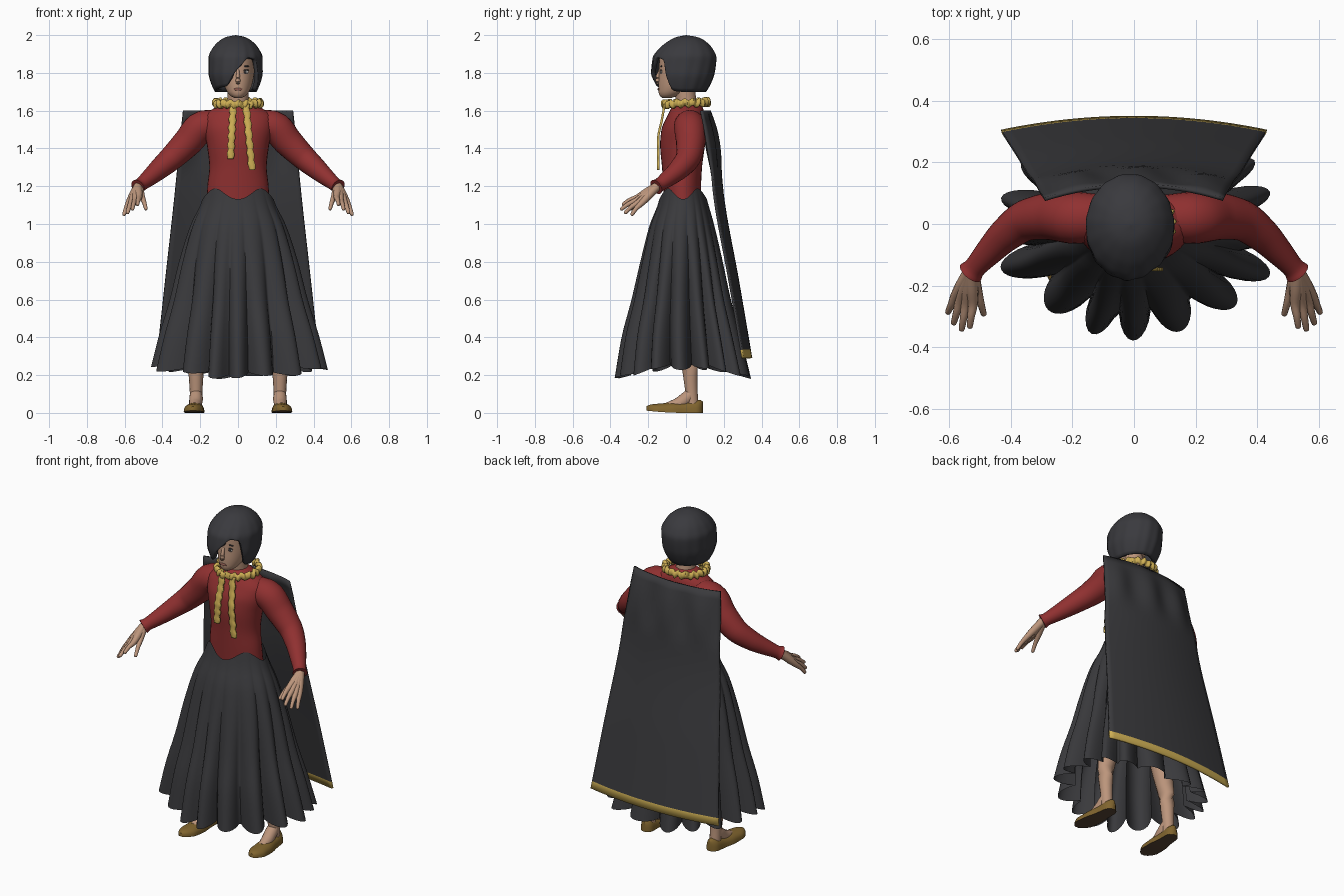
import bpy, bmesh
from math import sin, cos, pi, radians, degrees
from mathutils import Vector

cube = bpy.data.objects.get("Cube")
if cube:
    bpy.data.objects.remove(cube, do_unlink=True)


def material(name, r, g, b):
    m = bpy.data.materials.new(name)
    m.use_nodes = True
    m.diffuse_color = (r, g, b, 1)
    bsdf = m.node_tree.nodes["Principled BSDF"]
    bsdf.inputs["Base Color"].default_value = (r, g, b, 1)
    bsdf.inputs["Roughness"].default_value = 0.8
    return m


HAIR = material("hair black", .042, .042, .048)
CLOTH = material("charcoal cloth", .041, .041, .045)
RED = material("dark red", .28, .03, .03)
GOLD = material("gold", .62, .43, .09)
SKIN = material("skin", .5, .3, .2)
SHOE = material("shoe brown", .22, .13, .028)
SOLE = material("sole brown", .1, .06, .035)
WHITE = material("eye white", .6, .56, .52)
LIP = material("lip", .3, .12, .09)


def curve(keys, t):
    """Monotone smooth interpolation of tuples (t, a, b, ...)."""
    keys = sorted(keys)
    t = min(max(t, keys[0][0]), keys[-1][0])
    i = max(k for k in range(len(keys) - 1) if keys[k][0] <= t)
    span = keys[i + 1][0] - keys[i][0]
    f = (t - keys[i][0]) / span

    def slope(k, c):
        return (keys[k + 1][c] - keys[k][c]) / (keys[k + 1][0] - keys[k][0])

    def tangent(k, c):
        if k == 0 or k == len(keys) - 1:
            return slope(min(k, len(keys) - 2), c)
        a, b = slope(k - 1, c), slope(k, c)
        return 0 if a * b <= 0 else 2 * a * b / (a + b)

    out = []
    for c in range(1, len(keys[0])):
        p, q = keys[i][c], keys[i + 1][c]
        m, n = tangent(i, c) * span, tangent(i + 1, c) * span
        out.append(p + f * (m + f * (3 * (q - p) - 2 * m - n + f * (2 * (p - q) + m + n))))
    return out


def grid(name, fn, nu, nv, mats, closed=True, cap=False, rule=None, thick=0, offset=-1, angle=50):
    """Surface from fn(u, v); u runs around or across, v along."""
    bm = bmesh.new()
    cols = nu if closed else nu + 1
    rows = [[bm.verts.new(fn(i / nu, j / nv)) for i in range(cols)] for j in range(nv + 1)]
    for a, b in zip(rows, rows[1:]):
        for i in range(nu):
            k = (i + 1) % cols
            bm.faces.new((a[i], a[k], b[k], b[i]))
    if cap:
        bm.faces.new(rows[0])
        bm.faces.new(rows[-1])
    bmesh.ops.remove_doubles(bm, verts=bm.verts, dist=1e-5)
    bmesh.ops.recalc_face_normals(bm, faces=bm.faces)
    for f in bm.faces:
        f.material_index = rule(f) if rule else 0
    mesh = bpy.data.meshes.new(name)
    bm.to_mesh(mesh)
    bm.free()
    for m in mats:
        mesh.materials.append(m)
    obj = bpy.data.objects.new(name, mesh)
    bpy.context.collection.objects.link(obj)
    bpy.ops.object.select_all(action='DESELECT')
    bpy.context.view_layer.objects.active = obj
    obj.select_set(True)
    bpy.ops.object.shade_smooth_by_angle(angle=radians(angle))
    if thick:
        s = obj.modifiers.new("thickness", 'SOLIDIFY')
        s.thickness, s.offset = thick, offset
    return obj


def oval(u, z, w, front, back, cx=0):
    a = 2 * pi * u
    return Vector((cx + w * sin(a), (front + back) / 2 - (back - front) / 2 * cos(a), z))


def body(name, keys, mat, nu=32, nv=32):
    """Upright closed form from (z, half width, front y, back y)."""
    lo, hi = keys[0][0], keys[-1][0]

    def fn(u, v):
        z = lo + (hi - lo) * v
        return oval(u, z, *curve(keys, z))
    return grid(name, fn, nu, nv, [mat], cap=True)


def tube(name, pts, mat, nu=14, nv=18):
    """Round limb through (x, y, z, radius)."""
    keys = [(i, *p) for i, p in enumerate(pts)]
    last = len(pts) - 1

    def fn(u, v):
        x, y, z, r = curve(keys, v * last)
        a, b = curve(keys, v * last - .05), curve(keys, v * last + .05)
        q = (Vector(b[:3]) - Vector(a[:3])).to_track_quat('Z', 'Y')
        return Vector((x, y, z)) + q @ Vector((r * cos(2 * pi * u), r * sin(2 * pi * u), 0))
    return grid(name, fn, nu, nv, [mat], cap=True)


def blob(name, loc, size, mat):
    def fn(u, v):
        a, b = 2 * pi * u, pi * v
        d = (sin(b) * cos(a), sin(b) * sin(a), cos(b))
        return Vector(p + s * k for p, s, k in zip(loc, size, d))
    return grid(name, fn, 16, 8, [mat])


# Bodice, neck and head
body("bodice", [(1.05, .17, -.11, .09), (1.2, .162, -.12, .08), (1.3, .152, -.127, .085),
                (1.42, .165, -.137, .1), (1.5, .182, -.13, .105), (1.56, .185, -.105, .1),
                (1.6, .15, -.085, .095), (1.63, .09, -.07, .08), (1.65, .06, -.05, .06)], RED)
tube("neck", [(0, .01, 1.58, .065), (0, 0, 1.66, .055), (0, -.01, 1.76, .055)], SKIN)
FACE = [(1.667, .018, -.125, -.08), (1.675, .035, -.136, -.05), (1.7, .058, -.145, 0),
        (1.74, .075, -.146, .05), (1.8, .086, -.143, .09), (1.87, .088, -.142, .1),
        (1.92, .07, -.12, .08), (1.96, .03, -.06, .04)]
body("head", FACE, SKIN)


def face_y(x, z):
    w, front, back = curve(FACE, z)
    return (front + back) / 2 - (back - front) / 2 * (1 - (x / w) ** 2) ** .5


# Facial features
tube("nose", [(0, -.138, 1.815, .007), (0, -.15, 1.775, .011), (0, -.15, 1.752, .013),
              (0, -.143, 1.745, .007)], SKIN)
blob("lips", (0, face_y(0, 1.713), 1.713), (.024, .005, .007), LIP)
for s, side in ((1, "left"), (-1, "right")):
    x = .038 * s
    blob(side + "_eye", (x, face_y(x, 1.805), 1.805), (.018, .004, .009), WHITE)
    blob(side + "_iris", (x, face_y(x, 1.805) - .003, 1.805), (.008, .003, .008), HAIR)
    blob(side + "_lash", (x, face_y(x, 1.815) - .001, 1.815), (.021, .004, .003), HAIR)
    blob(side + "_brow", (x, face_y(x, 1.835), 1.835), (.024, .004, .004), HAIR)

# Bobbed hair with a sweeping fringe; the lower edge height depends on the angle
EDGE = [(-180, 1.7), (-90, 1.7), (-45, 1.72), (-22, 1.73), (-8, 1.78), (10, 1.835), (30, 1.88),
        (48, 1.87), (58, 1.78), (70, 1.705), (90, 1.7), (180, 1.7)]
SHAPE = [(1.69, .105, -.14, .1), (1.74, .128, -.17, .13), (1.8, .143, -.183, .152),
         (1.88, .143, -.175, .162), (1.93, .122, -.14, .14), (1.97, .085, -.09, .1),
         (1.99, .05, -.05, .06), (2, 0, 0, 0)]


def hair(u, v):
    a = 2 * pi * u - pi
    z = 2 - (2 - curve(EDGE, degrees(a))[0]) * v ** 1.5
    w, front, back = curve(SHAPE, z)
    k = 1 + .012 * v * sin(15 * a + 3 * v)
    return oval(u - .5, z, w * k, front * k, back * k, -.013)


grid("hair", hair, 120, 24, [HAIR], thick=.022)

# Pleated skirt with an uneven waist and hem
SKIRT = [(.18, .48, -.37, .355), (.4, .425, -.335, .3), (.6, .365, -.285, .245),
         (.8, .315, -.24, .2), (1, .25, -.19, .15), (1.1, .2, -.15, .12), (1.2, .165, -.124, .09)]


def skirt(u, v):
    a = 2 * pi * u
    pleat = abs(sin(8.5 * a + .5 * sin(3 * a) + .3 * sin(5 * a + 1) + pi / 2)) ** .75 - 1
    top = 1.16 - .028 * cos(4 * a)
    hem = .185 + .05 * sin(a) ** 2 - .025 * pleat + .008 * sin(7 * a)
    z = top + (hem - top) * v
    w, front, back = curve(SKIRT, z)
    k = 1 + pleat * .27 * v ** 1.1 + .025 * v * sin(5 * a + 2)
    return oval(u, z, w * k, front * k, back * k, .01 * v)


grid("skirt", skirt, 204, 24, [CLOTH], angle=60)

# Cape with a trimmed hem
CAPE = [(.29, .43, .345), (.7, .385, .275), (1.15, .335, .195), (1.3, .32, .18),
        (1.5, .3, .15), (1.6, .29, .125)]


def cape(u, v):
    x, z = 2 * u - 1, 1.6 - 1.31 * v
    w, y = curve(CAPE, z)
    ripple = .012 * sin(9 * x + 1) * sin(pi * min(1, v * 4))
    return Vector((w * x, y - .045 * x * x + ripple, z))


grid("cape", cape, 28, 30, [CLOTH, GOLD], closed=False, thick=.012, offset=0,
     rule=lambda f: int(f.calc_center_median().z < .333))


# Ruffled collar and hanging ribbons
def collar(u, v):
    a, b = 2 * pi * u, 2 * pi * v
    r = .114 + .014 * cos(b) + .006 * sin(24 * a)
    z = 1.64 - .006 * cos(a) + .021 * sin(b) + .006 * sin(17 * a + 1)
    return Vector((r * 1.04 * sin(a), -r * cos(a), z))


grid("collar", collar, 120, 10, [GOLD], angle=60)
DROP = [(1.28, -.147), (1.45, -.147), (1.55, -.128), (1.64, -.112)]
for s, side, x0, x1, low in ((1, "left", .042, .075, 1.285), (-1, "right", -.025, -.04, 1.345)):
    def ribbon(u, v):
        z = 1.635 + (low - 1.635) * v
        x = x0 + (x1 - x0) * v + (u - .5) * .036 + .003 * sin(v * 40 + 2 * u)
        return Vector((x, curve(DROP, z)[0], z))
    grid(side + "_ribbon", ribbon, 2, 40, [GOLD], closed=False, thick=.012, offset=0)

# Limbs, mirrored
SLEEVE = [(.1, .02, 1.53, .075), (.19, .02, 1.515, .084), (.265, .025, 1.435, .078),
          (.34, .015, 1.36, .068), (.41, -.03, 1.297, .057), (.47, -.09, 1.245, .045),
          (.515, -.14, 1.208, .036), (.53, -.158, 1.196, .042)]
FINGERS = {"index": ((.523, -.26, 1.14), (.533, -.338, 1.1)),
           "middle": ((.545, -.262, 1.125), (.56, -.347, 1.075)),
           "ring": ((.565, -.252, 1.115), (.586, -.326, 1.055)),
           "little": ((.58, -.235, 1.11), (.605, -.29, 1.045)),
           "thumb": ((.508, -.215, 1.145), (.486, -.297, 1.075))}
SHOE_KEYS = [(-.21, .012, .022), (-.19, .034, .034), (-.14, .053, .044), (-.08, .053, .052),
             (0, .042, .058), (.06, .038, .068), (.08, .026, .068), (.09, .01, .06)]

for s, side in ((1, "left"), (-1, "right")):
    def flip(pts):
        return [(p[0] * s, *p[1:]) for p in pts]

    tube(side + "_sleeve", flip(SLEEVE), RED, 24, 36)
    wrist = Vector((.53, -.155, 1.198))
    for finger, (knuckle, tip) in FINGERS.items():
        k, t = Vector(knuckle), Vector(tip)
        mid = (k + t) / 2 + Vector((0, 0, .006))
        path = [(*wrist, .024), (*((wrist + k) / 2), .022), (*k, .016), (*mid, .012),
                (*t.lerp(mid, .1), .009), (*t, .003)]
        tube(side + "_" + finger, flip(path), SKIN, 10, 20)

    tube(side + "_leg", flip([(.12, 0, .95, .08), (.18, .01, .5, .062), (.222, .02, .24, .042),
                              (.222, .03, .1, .033), (.222, .035, .04, .032)]), SKIN)
    tube(side + "_foot", flip([(.222, .035, .11, .03), (.222, .0, .075, .036),
                               (.226, -.05, .042, .034), (.23, -.1, .03, .025)]), SKIN)

    # Flat shoe with a half-round cross-section and a darker sole
    def shoe(u, v):
        y = -.21 + .3 * v
        w, h = curve(SHOE_KEYS, y)
        a = 2 * pi * u
        lift = .012 * max(0, -y / .21) ** 2
        x = .226 - .06 * y + w * cos(a)
        return Vector((x * s, y, lift + h * max(0, sin(a)) ** .7))
    grid(side + "_shoe", shoe, 24, 24, [SHOE, SOLE], cap=True,
         rule=lambda f: int(f.normal.z < -.7))
